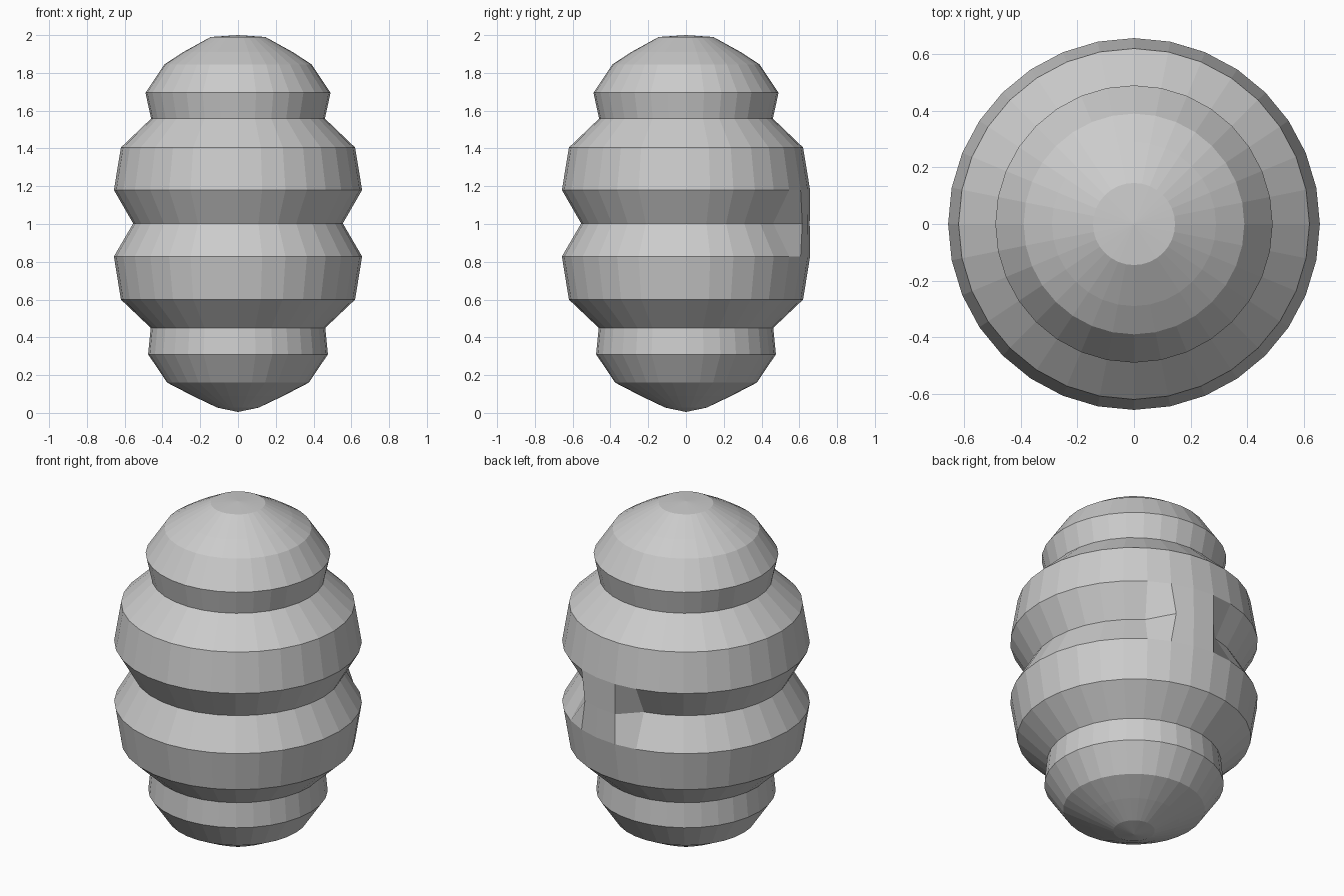
import bpy, bmesh, math

if "Cube" in bpy.data.objects:
    bpy.data.objects.remove(bpy.data.objects["Cube"])

SIDES = 32
# Hive profile: (radius, height) from bottom to top
PROFILE = [(0.11, 0.028), (0.24, 0.09), (0.375, 0.16), (0.476, 0.31), (0.462, 0.45),
           (0.62, 0.60), (0.657, 0.828), (0.555, 1.003), (0.657, 1.18), (0.62, 1.405),
           (0.46, 1.558), (0.49, 1.695), (0.39, 1.845), (0.29, 1.91), (0.145, 1.99)]
WAIST = 7

bm = bmesh.new()


def ring(radius, z):
    step = 2 * math.pi / SIDES
    return [bm.verts.new((radius * math.cos(i * step), radius * math.sin(i * step), z))
            for i in range(SIDES)]


# Ridged body
rings = [ring(r, z) for r, z in PROFILE]
for low, high in zip(rings, rings[1:]):
    for i in range(SIDES):
        j = (i + 1) % SIDES
        bm.faces.new((low[i], low[j], high[j], high[i]))

# Closed tips
base = bm.verts.new((0, 0, 0.005))
crown = bm.verts.new((0, 0, 2.0))
for i in range(SIDES):
    j = (i + 1) % SIDES
    bm.faces.new((base, rings[0][j], rings[0][i]))
    bm.faces.new((crown, rings[-1][i], rings[-1][j]))

# Flush entrance panel filling the waist groove at the back
for i, degrees in ((6, 70.0), (7, 79.0), (8, 90.0)):
    a = math.radians(degrees)
    v = rings[WAIST][i]
    v.co.x, v.co.y = 0.655 * math.cos(a), 0.655 * math.sin(a)

bmesh.ops.recalc_face_normals(bm, faces=bm.faces)
mesh = bpy.data.meshes.new("hive")
bm.to_mesh(mesh)
bm.free()
hive = bpy.data.objects.new("hive", mesh)
bpy.context.collection.objects.link(hive)
